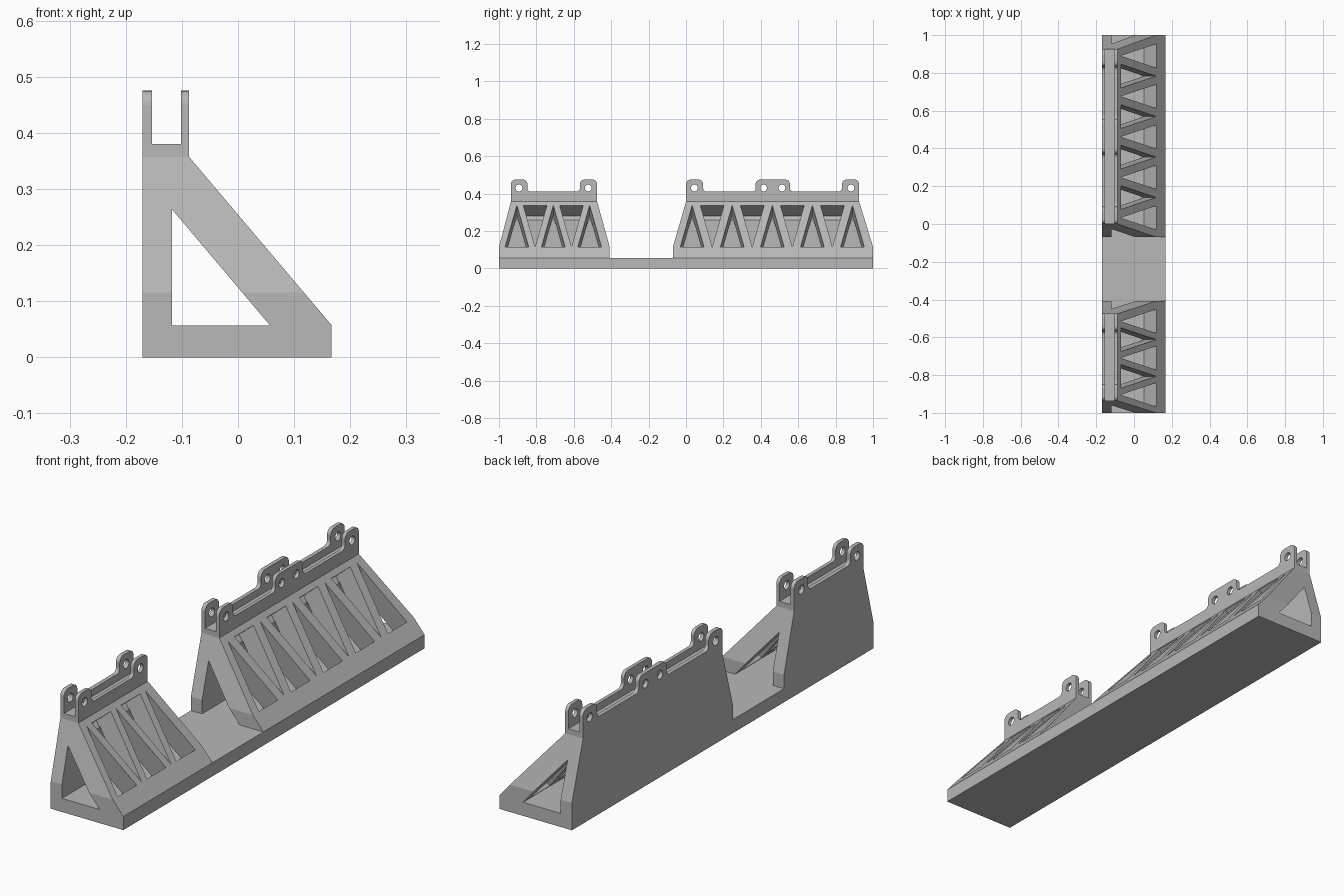
import bpy, bmesh
from math import cos, sin, pi
from mathutils import Vector

if "Cube" in bpy.data.objects:
    bpy.data.objects.remove(bpy.data.objects["Cube"], do_unlink=True)

grey = bpy.data.materials.new("plain grey")
grey.use_nodes = True
colour = (0.48, 0.48, 0.48, 1)
grey.diffuse_color = colour
grey.node_tree.nodes["Principled BSDF"].inputs["Base Color"].default_value = colour

BACK, FRONT = -0.17, 0.167       # back wall and toe, in x
FLOOR, SHOULDER = 0.057, 0.357   # ends of the slope, in z
RIDGE = -0.087                   # top of the slope, in x


def prisms(name, shapes):
    """One object made of extruded polygons: (points, extrusion vector)."""
    bm = bmesh.new()
    for points, vec in shapes:
        face = bm.faces.new([bm.verts.new(p) for p in points])
        out = bmesh.ops.extrude_face_region(bm, geom=[face])
        moved = [g for g in out["geom"] if isinstance(g, bmesh.types.BMVert)]
        bmesh.ops.translate(bm, verts=moved, vec=vec)
    bmesh.ops.recalc_face_normals(bm, faces=bm.faces)
    mesh = bpy.data.meshes.new(name)
    bm.to_mesh(mesh)
    bm.free()
    mesh.materials.append(grey)
    obj = bpy.data.objects.new(name, mesh)
    bpy.context.collection.objects.link(obj)
    return obj


def combine(obj, tool, operation):
    """Apply a boolean and discard the tool."""
    mod = obj.modifiers.new(operation, "BOOLEAN")
    mod.operation, mod.object, mod.solver = operation, tool, "EXACT"
    bpy.context.view_layer.update()
    result = bpy.data.meshes.new_from_object(
        obj.evaluated_get(bpy.context.evaluated_depsgraph_get()))
    obj.modifiers.clear()
    obj.data = result
    bpy.data.objects.remove(tool, do_unlink=True)


def round_corners(corners, steps=6):
    """Replace each (y, z, radius) square corner by an arc."""
    pts = []
    for i, (y, z, r) in enumerate(corners):
        p = Vector((y, z))
        if r == 0:
            pts.append(p)
            continue
        a = (Vector(corners[i - 1][:2]) - p).normalized() * r
        b = (Vector(corners[(i + 1) % len(corners)][:2]) - p).normalized() * r
        for k in range(steps + 1):
            t = k / steps * pi / 2
            pts.append(p + a * (1 - sin(t)) + b * (1 - cos(t)))
    return pts


def slope_point(y, z):
    t = (z - FLOOR) / (SHOULDER - FLOOR)
    return Vector((FRONT + t * (RIDGE - FRONT), y, z))


def along_y(section):
    return [((x, -1.2, z) for x, z in section), (0, 2.4, 0)]


def along_x(outline):
    return [((-0.3, y, z) for y, z in outline), (0.6, 0, 0)]


def bracket(name, y0, y1, t0, t1, lugs, holes, first, last, count):
    # Cross-section with a channel between two rails
    body = prisms(name, [along_y([
        (BACK, FLOOR), (FRONT, FLOOR), (RIDGE, SHOULDER), (RIDGE, 0.475),
        (-0.102, 0.475), (-0.102, 0.38), (-0.153, 0.38), (-0.153, 0.475), (BACK, 0.475)])])

    # Side outline: sloping ends, rails and rounded lugs
    outline = [(y0, 0, 0), (y0, 0.115, 0), (t0, SHOULDER, 0)]
    for a, b in lugs:
        if a > t0:
            outline.append((a, 0.41, 0.02))
        outline += [(a, 0.475, 0.025), (b, 0.475, 0.025)]
        if b < t1:
            outline.append((b, 0.41, 0.02))
    outline += [(t1, SHOULDER, 0), (y1, 0.115, 0), (y1, 0, 0)]
    combine(body, prisms("outline", [along_x(round_corners(outline))]), "INTERSECT")

    # Triangular tunnel
    combine(body, prisms("tunnel", [along_y(
        [(-0.118, 0), (0.105, 0), (-0.118, 0.264)])]), "DIFFERENCE")

    # Alternating triangular windows cut square to the slope
    normal = Vector((SHOULDER - FLOOR, 0, FRONT - RIDGE)).normalized()
    step = (last - first) / (count - 1)
    low, high, half = 0.115, 0.337, 0.063
    windows = []
    for i in range(2 * count - 1):
        y = first + i * step / 2
        wide, tip = (low, high) if i % 2 == 0 else (high, low)
        tri = [slope_point(y - half, wide), slope_point(y + half, wide), slope_point(y, tip)]
        windows.append(([p + normal * 0.03 for p in tri], normal * -0.117))
    combine(body, prisms("windows", windows), "DIFFERENCE")

    # Pin holes through the lugs
    ring = [(0.018 * cos(k * pi / 12), 0.43 + 0.018 * sin(k * pi / 12)) for k in range(24)]
    combine(body, prisms("pin_holes", [along_x([(h + y, z) for y, z in ring]) for h in holes]),
            "DIFFERENCE")
    return body


# Long base plate
prisms("base_plate", [([(BACK, -1, 0), (FRONT, -1, 0), (FRONT, 1, 0), (BACK, 1, 0)],
                       (0, 0, FLOOR))])

# Short and long lattice brackets
bracket("short_bracket", -1, -0.408, -0.936, -0.475,
        [(-0.936, -0.848), (-0.567, -0.475)], [-0.893, -0.523], -0.904, -0.515, 3)
bracket("long_bracket", -0.07, 1, 0, 0.926,
        [(0, 0.092), (0.372, 0.556), (0.834, 0.926)],
        [0.045, 0.415, 0.513, 0.882], 0.033, 0.89, 5)
